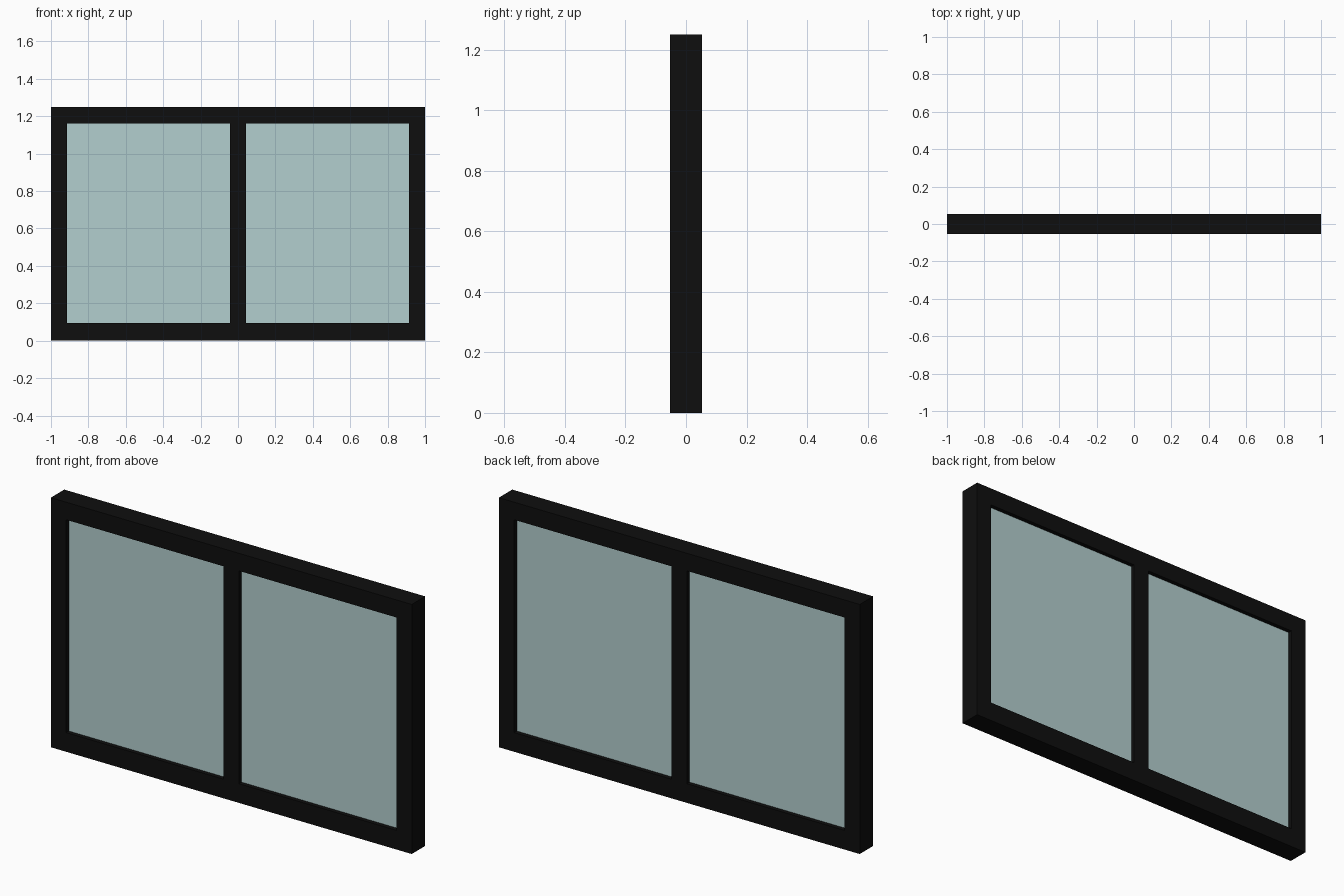
import bpy, bmesh
from mathutils import Matrix, Vector

if "Cube" in bpy.data.objects:
    bpy.data.objects.remove(bpy.data.objects["Cube"])

DEPTH = 0.053                       # half depth of the frame
GLASS = 0.032                       # half depth of the glazing
XS = [-1.0, -0.915, -0.043, 0.043, 0.915, 1.0]
ZS = [0.0, 0.096, 1.162, 1.25]


def material(name, rgb):
    m = bpy.data.materials.new(name)
    m.diffuse_color = (*rgb, 1.0)
    m.use_nodes = True
    m.node_tree.nodes["Principled BSDF"].inputs["Base Color"].default_value = m.diffuse_color
    return m


def make_object(name, bm, mat):
    bmesh.ops.recalc_face_normals(bm, faces=bm.faces[:])
    mesh = bpy.data.meshes.new(name)
    bm.to_mesh(mesh)
    bm.free()
    mesh.materials.append(mat)
    ob = bpy.data.objects.new(name, mesh)
    bpy.context.collection.objects.link(ob)
    return ob


black = material("black_frame", (0.0045, 0.0045, 0.0045))
pale = material("pale_blue_glass", (0.45, 0.62, 0.62))

# Frame with central mullion: a flat grid with two openings, extruded in depth
bm = bmesh.new()
grid = [[bm.verts.new((x, -DEPTH, z)) for z in ZS] for x in XS]
for i in range(5):
    for j in range(3):
        if j == 1 and i in (1, 3):
            continue
        bm.faces.new((grid[i][j], grid[i + 1][j], grid[i + 1][j + 1], grid[i][j + 1]))
ext = bmesh.ops.extrude_face_region(bm, geom=bm.faces[:], use_keep_orig=True)
bmesh.ops.translate(bm, vec=(0, 2 * DEPTH, 0),
                    verts=[g for g in ext["geom"] if isinstance(g, bmesh.types.BMVert)])
make_object("window_frame", bm, black)

# Two panes recessed equally on the front and back
for name, x0, x1 in (("left_pane", XS[1], XS[2]), ("right_pane", XS[3], XS[4])):
    bm = bmesh.new()
    size = Vector((x1 - x0, 2 * GLASS, ZS[2] - ZS[1]))
    centre = Vector(((x0 + x1) / 2, 0, (ZS[1] + ZS[2]) / 2))
    bmesh.ops.create_cube(bm, size=1.0,
                          matrix=Matrix.Translation(centre) @ Matrix.Diagonal((*size, 1)))
    make_object(name, bm, pale)
